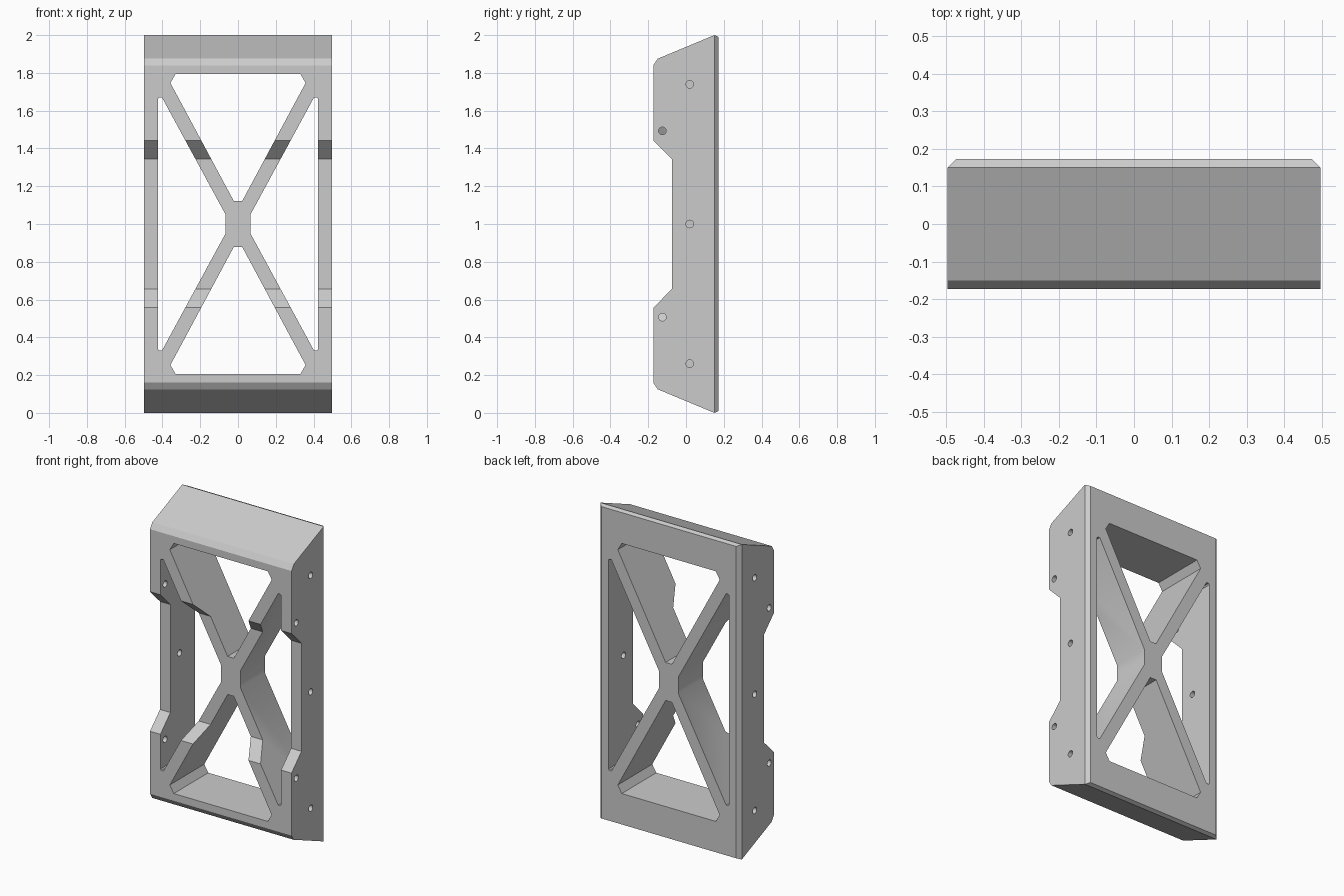
import bpy, bmesh, math
from mathutils import Matrix

old = bpy.data.objects.get("Cube")
if old:
    bpy.data.objects.remove(old, do_unlink=True)

MID = 1.0          # height of the mirror plane
HALF = 0.497       # half width
BEVEL = 0.023      # chamfer round the back
DEPTH = 0.173      # half depth

grey = bpy.data.materials.new("plain grey")
grey.use_nodes = True
colour = (0.6, 0.6, 0.6, 1)
grey.diffuse_color = colour
grey.node_tree.nodes["Principled BSDF"].inputs["Base Color"].default_value = colour


def make_object(name, bm):
    bmesh.ops.recalc_face_normals(bm, faces=bm.faces)
    mesh = bpy.data.meshes.new(name)
    bm.to_mesh(mesh)
    bm.free()
    mesh.materials.append(grey)
    obj = bpy.data.objects.new(name, mesh)
    bpy.context.collection.objects.link(obj)
    return obj


def mirrored(points):
    """Continue an outline with its own reflection in the second axis."""
    return points + [(a, -b) for a, b in reversed(points)]


def window_cutter(name, outline):
    """Prism running front to back through the frame."""
    bm = bmesh.new()
    face = bm.faces.new([bm.verts.new((x, -0.4, MID + z)) for x, z in outline])
    out = bmesh.ops.extrude_face_region(bm, geom=[face])
    verts = [v for v in out["geom"] if isinstance(v, bmesh.types.BMVert)]
    bmesh.ops.translate(bm, verts=verts, vec=(0, 0.8, 0))
    return make_object(name, bm)


def hole_cutter(name, x, y, z):
    bm = bmesh.new()
    turn = Matrix.Translation((x, y, MID + z)) @ Matrix.Rotation(math.pi / 2, 4, 'Y')
    bmesh.ops.create_cone(bm, cap_ends=True, segments=24, radius1=0.02,
                          radius2=0.02, depth=0.2, matrix=turn)
    return make_object(name, bm)


# Solid body: side profile spanning the width, chamfered round the back
profile = mirrored([(DEPTH, 0.99), (DEPTH - BEVEL, 1.0), (-0.15, 0.875),
                    (-DEPTH, 0.84), (-DEPTH, 0.443), (-0.073, 0.343)])
bm = bmesh.new()
sides = []
for s in (-1, 1):
    sides.append([bm.verts.new((s * (HALF - (BEVEL if y == DEPTH else 0)), y, MID + z))
                  for y, z in profile])
left, right = sides
n = len(profile)
for i in range(n):
    j = (i + 1) % n
    bm.faces.new((left[i], left[j], right[j], right[i]))
for ring in sides:
    bm.faces.new(ring[1:-1])
    bm.faces.new((ring[0], ring[1], ring[-2], ring[-1]))
frame = make_object("cross_braced_frame", bm)

# Four windows leave the crossed braces; small holes pierce both sides
cutters = []
for s in (-1, 1):
    end = [(-0.33, 0.794), (0.33, 0.794), (0.358, 0.747),
           (0.022, 0.121), (-0.022, 0.121), (-0.358, 0.747)]
    cutters.append(window_cutter("end_window_cutter", [(x, s * z) for x, z in end]))
    side = mirrored([(0.424, 0.663), (0.418, 0.671), (0.403, 0.671), (0.067, 0.052)])
    # order the outline so it closes along the outer wall
    cutters.append(window_cutter("side_window_cutter", [(s * x, z) for x, z in side]))
    for y, z in ((0.02, 0.739), (0.02, 0), (0.02, -0.739),
                 (-0.125, 0.493), (-0.125, -0.493)):
        cutters.append(hole_cutter("screw_hole_cutter", s * HALF, y, z))

bpy.context.view_layer.objects.active = frame
for cutter in cutters:
    mod = frame.modifiers.new("cut", 'BOOLEAN')
    mod.operation = 'DIFFERENCE'
    mod.solver = 'EXACT'
    mod.object = cutter
    bpy.ops.object.modifier_apply(modifier=mod.name)
    bpy.data.objects.remove(cutter, do_unlink=True)

# Smooth only the gentle turns and the hole walls
for obj in bpy.context.selected_objects:
    obj.select_set(False)
frame.select_set(True)
bpy.ops.object.shade_smooth_by_angle(angle=math.radians(30))
